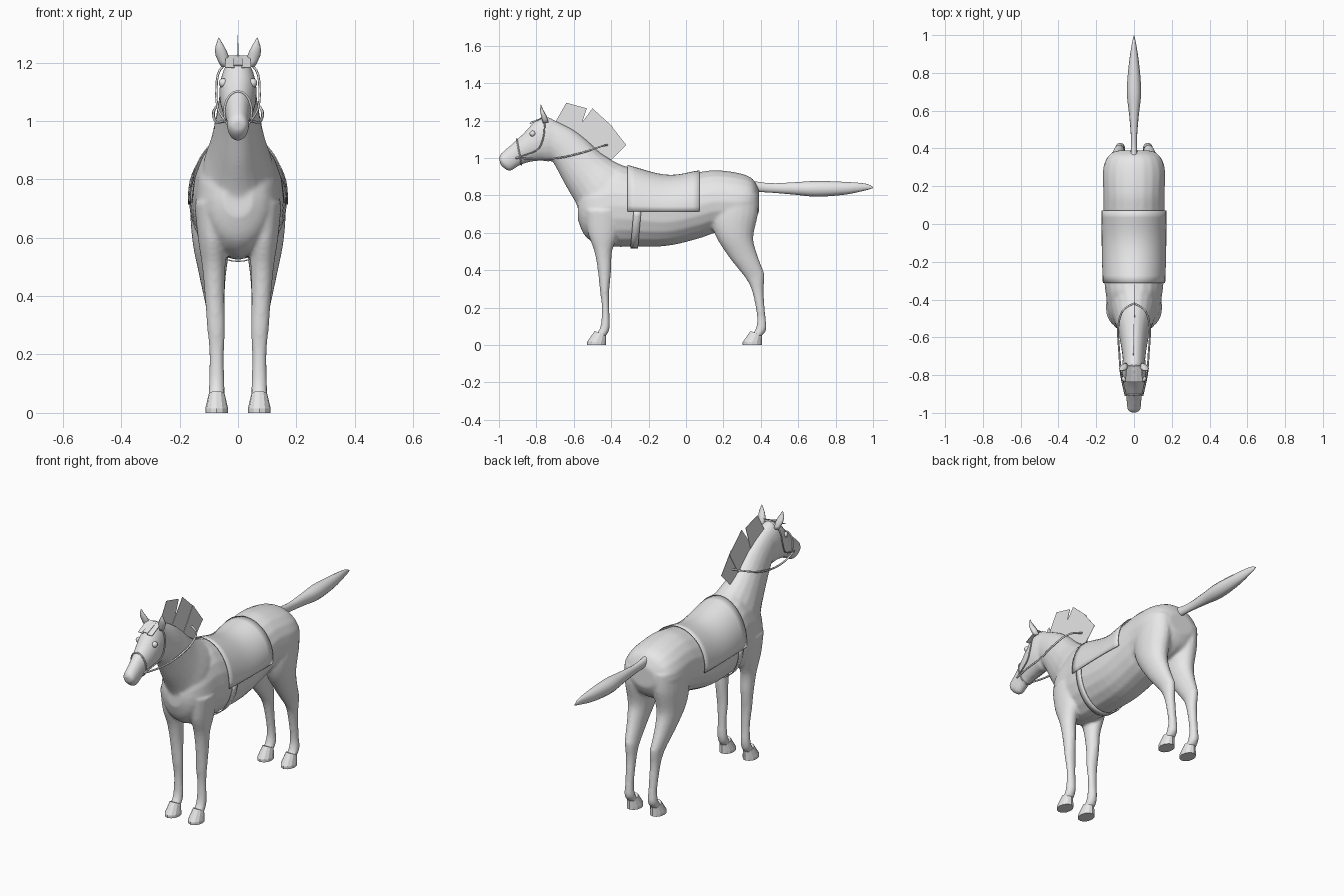
import bpy, bmesh, math
from mathutils import Vector

cube = bpy.data.objects.get("Cube")
if cube:
    bpy.data.objects.remove(cube, do_unlink=True)

grey = bpy.data.materials.new("plain grey")
grey.use_nodes = True
grey.diffuse_color = (0.8, 0.8, 0.8, 1)
grey.node_tree.nodes["Principled BSDF"].inputs["Base Color"].default_value = (0.8, 0.8, 0.8, 1)


def add_object(name, data):
    obj = bpy.data.objects.new(name, data)
    bpy.context.collection.objects.link(obj)
    data.materials.append(grey)
    return obj


def finish(name, bm, smooth=True):
    bmesh.ops.recalc_face_normals(bm, faces=bm.faces[:])
    for face in bm.faces:
        face.smooth = smooth
    mesh = bpy.data.meshes.new(name)
    bm.to_mesh(mesh)
    bm.free()
    return add_object(name, mesh)


def refine(sections, steps=4):
    """Catmull-Rom interpolation between cross-sections."""
    out = []
    last = len(sections) - 1
    for i in range(last):
        quad = [sections[max(0, min(last, i + k))] for k in (-1, 0, 1, 2)]
        for s in range(steps):
            t = s / steps
            out.append(tuple(
                b + 0.5 * t * (c - a + t * (2 * a - 5 * b + 4 * c - d + t * (3 * (b - c) + d - a)))
                for a, b, c, d in zip(*quad)))
    return out + [sections[-1]]


def ring_point(section, angle, grow=0.0):
    """Point on an ellipse spanning two points of the side profile."""
    y1, z1, y2, z2, width, x = section
    axis = Vector((0, y1 - y2, z1 - z2)) / 2
    centre = Vector((x, (y1 + y2) / 2, (z1 + z2) / 2))
    axis += axis.normalized() * grow
    return centre + axis * math.cos(angle) + Vector(((width + grow) * math.sin(angle), 0, 0))


def loft(bm, sections, sides=20):
    rings = [[bm.verts.new(ring_point(s, math.tau * k / sides)) for k in range(sides)]
             for s in sections]
    for a, b in zip(rings, rings[1:]):
        for k in range(sides):
            n = (k + 1) % sides
            bm.faces.new((a[k], a[n], b[n], b[k]))
    bm.faces.new(rings[0])
    bm.faces.new(rings[-1][::-1])


def sided(sections, side, shift=0.0):
    return [(a + shift, b, c + shift, d, w, x * side) for a, b, c, d, w, x in sections]


# Side profile of the trunk: y, top, bottom, half width
trunk = refine([(y, top, y, low, w, 0) for y, top, low, w in (
    (-.578, .79, .67, .05), (-.545, .87, .59, .10), (-.48, .92, .54, .135),
    (-.38, .965, .525, .148), (-.30, .95, .525, .157), (-.10, .90, .53, .162),
    (.07, .925, .57, .162), (.16, .935, .60, .162), (.28, .92, .61, .165),
    (.355, .89, .65, .14), (.39, .83, .71, .08))])

# Crest point, throat point, half width
neck = refine([s + (0,) for s in (
    (-.30, .945, -.50, .60, .13), (-.38, .98, -.555, .68, .12),
    (-.46, 1.03, -.59, .76, .098), (-.53, 1.095, -.645, .855, .08),
    (-.61, 1.155, -.69, .94, .068), (-.71, 1.205, -.715, .985, .06))])

head = refine([s + (0,) for s in (
    (-.69, 1.195, -.69, 1.0, .055), (-.75, 1.222, -.73, .98, .062),
    (-.805, 1.20, -.775, .985, .064), (-.865, 1.135, -.84, .977, .055),
    (-.92, 1.085, -.89, .96, .042), (-.965, 1.045, -.94, .93, .038),
    (-.992, 1.02, -.975, .947, .033), (-1.0, 1.0, -.992, .965, .018))])

fore_leg = refine([
    (-.54, .72, -.34, .72, .06, .09), (-.525, .60, -.36, .60, .05, .088),
    (-.49, .50, -.395, .50, .04, .083), (-.472, .40, -.40, .40, .034, .08),
    (-.46, .29, -.41, .29, .031, .075), (-.45, .20, -.41, .20, .025, .073),
    (-.457, .10, -.408, .09, .027, .073), (-.487, .05, -.43, .045, .028, .073)])

hind_leg = refine([
    (.17, .80, .387, .80, .075, .085), (.135, .68, .385, .70, .076, .088),
    (.16, .58, .36, .58, .065, .09), (.23, .47, .375, .50, .048, .088),
    (.285, .40, .412, .40, .036, .082), (.33, .34, .42, .37, .031, .078),
    (.358, .27, .415, .28, .026, .075), (.38, .15, .425, .15, .023, .073),
    (.372, .085, .43, .085, .027, .073), (.348, .05, .403, .045, .028, .073)])

# Body: trunk, neck, head and legs fused into one skin
bm = bmesh.new()
for part in (trunk, neck, head):
    loft(bm, part)
for side in (-1, 1):
    loft(bm, sided(fore_leg, side))
    loft(bm, sided(hind_leg, side))
body = finish("body", bm)
fuse = body.modifiers.new("fuse", 'REMESH')
fuse.mode = 'VOXEL'
fuse.voxel_size = 0.008
fuse.use_smooth_shade = True
relax = body.modifiers.new("relax", 'SMOOTH')
relax.factor = 0.5
relax.iterations = 6

# Hooves, ears and eyes
hoof = [(-.488, .075, -.428, .05, .028, .073), (-.53, .015, -.428, .015, .039, .073),
        (-.53, 0, -.428, 0, .039, .073)]
ear = refine([(-.765, 1.185, -.735, 1.19, .014, .045), (-.775, 1.225, -.745, 1.225, .022, .055),
              (-.78, 1.255, -.762, 1.255, .015, .062), (-.777, 1.285, -.775, 1.285, .001, .066)], 2)
for side, label in ((1, "left"), (-1, "right")):
    for place, shift in (("front", 0), ("hind", .833)):
        bm = bmesh.new()
        loft(bm, sided(hoof, side, shift), 12)
        finish(f"{place}_{label}_hoof", bm, False)
    bm = bmesh.new()
    loft(bm, sided(ear, side), 8)
    finish(f"{label}_ear", bm)
    bm = bmesh.new()
    bmesh.ops.create_uvsphere(bm, u_segments=12, v_segments=8, radius=.016)
    bmesh.ops.translate(bm, verts=bm.verts[:], vec=(side * .05, -.82, 1.13))
    finish(f"{label}_eye", bm)

# Tail held straight out behind
bm = bmesh.new()
loft(bm, refine([(y, z + h, y, z - h, w, 0) for y, z, h, w in (
    (.34, .85, .03, .02), (.45, .84, .025, .016), (.58, .837, .033, .026),
    (.70, .835, .042, .038), (.85, .838, .034, .027), (.96, .845, .018, .01),
    (1.0, .842, .003, .001))]), 12)
finish("tail", bm)


def trunk_at(y):
    for a, b in zip(trunk, trunk[1:]):
        if a[0] <= y <= b[0]:
            t = (y - a[0]) / (b[0] - a[0])
            return tuple(p + (q - p) * t for p, q in zip(a, b))


def sheet(name, rows, thickness, smooth=True):
    bm = bmesh.new()
    grid = [[bm.verts.new(p) for p in row] for row in rows]
    for a, b in zip(grid, grid[1:]):
        for k in range(len(a) - 1):
            bm.faces.new((a[k], a[k + 1], b[k + 1], b[k]))
    obj = finish(name, bm, smooth)
    solid = obj.modifiers.new("thickness", 'SOLIDIFY')
    solid.thickness = thickness
    solid.offset = 0


def hem_angle(section, height=.715):
    middle = (section[1] + section[3]) / 2
    return math.acos((height - middle) / (section[1] - middle))


# Saddle blanket draped over the back
rows = []
for i in range(11):
    s = trunk_at(-.312 + .384 * i / 10)
    hem = hem_angle(s)
    rows.append([ring_point(s, hem * k / 12, .007) for k in range(-12, 13)])
sheet("saddle_blanket", rows, .004)

# Girth strap passing under the belly
rows = []
for offset in (-.02, .02):
    hem = hem_angle(trunk_at(-.26))
    row = []
    for k in range(25):
        t = k / 24
        s = trunk_at(-.26 + offset - .017 * math.sin(math.pi * t))
        row.append(ring_point(s, hem + (math.tau - 2 * hem) * t, .006))
    rows.append(row)
sheet("girth_strap", rows, .004)

# Upright mane cards along the crest
for i, (a, b, c, d) in enumerate((
        ((-.70, 1.19), (-.64, 1.295), (-.53, 1.265), (-.58, 1.12)),
        ((-.60, 1.13), (-.50, 1.265), (-.39, 1.165), (-.47, 1.03)),
        ((-.50, 1.05), (-.41, 1.185), (-.32, 1.07), (-.40, .99)))):
    x = (i - 1) * .003
    sheet(f"mane_card_{i + 1}", [[(x, *a), (x, *b)], [(x, *d), (x, *c)]], .002, False)

# Forelock cards over the brow
for i in (-1, 0, 1):
    x = i * .028
    sheet(f"forelock_card_{i + 2}", [
        [(x - .015, -.75, 1.222), (x + .015, -.75, 1.222)],
        [(x - .016, -.835, 1.19 - .008 * abs(i)), (x + .016, -.835, 1.19 - .008 * abs(i))]], .003, False)


def strap(name, points, radius, cyclic=False):
    curve = bpy.data.curves.new(name, 'CURVE')
    curve.dimensions = '3D'
    curve.bevel_depth = radius
    curve.bevel_resolution = 1
    line = curve.splines.new('POLY')
    line.points.add(len(points) - 1)
    for point, co in zip(line.points, points):
        point.co = (*co, 1)
    line.use_cyclic_u = cyclic
    add_object(name, curve)


def across(half):
    return half + [(-x, y, z) for x, y, z in half[-2::-1]]


# Bridle and reins
strap("reins", across(refine([(.044, -.91, 1.0), (.068, -.80, .995), (.078, -.68, 1.0),
                              (.084, -.55, 1.03), (.06, -.46, 1.06), (0, -.42, 1.07)])), .005)
strap("cheek_straps", across(refine([(.044, -.91, 1.0), (.068, -.80, 1.04), (.074, -.765, 1.10),
                                     (.062, -.755, 1.175), (0, -.75, 1.224)])), .004)
strap("noseband", [ring_point((-.905, 1.10, -.88, .965, .045, 0), math.tau * k / 20, .002)
                   for k in range(20)], .004, True)
